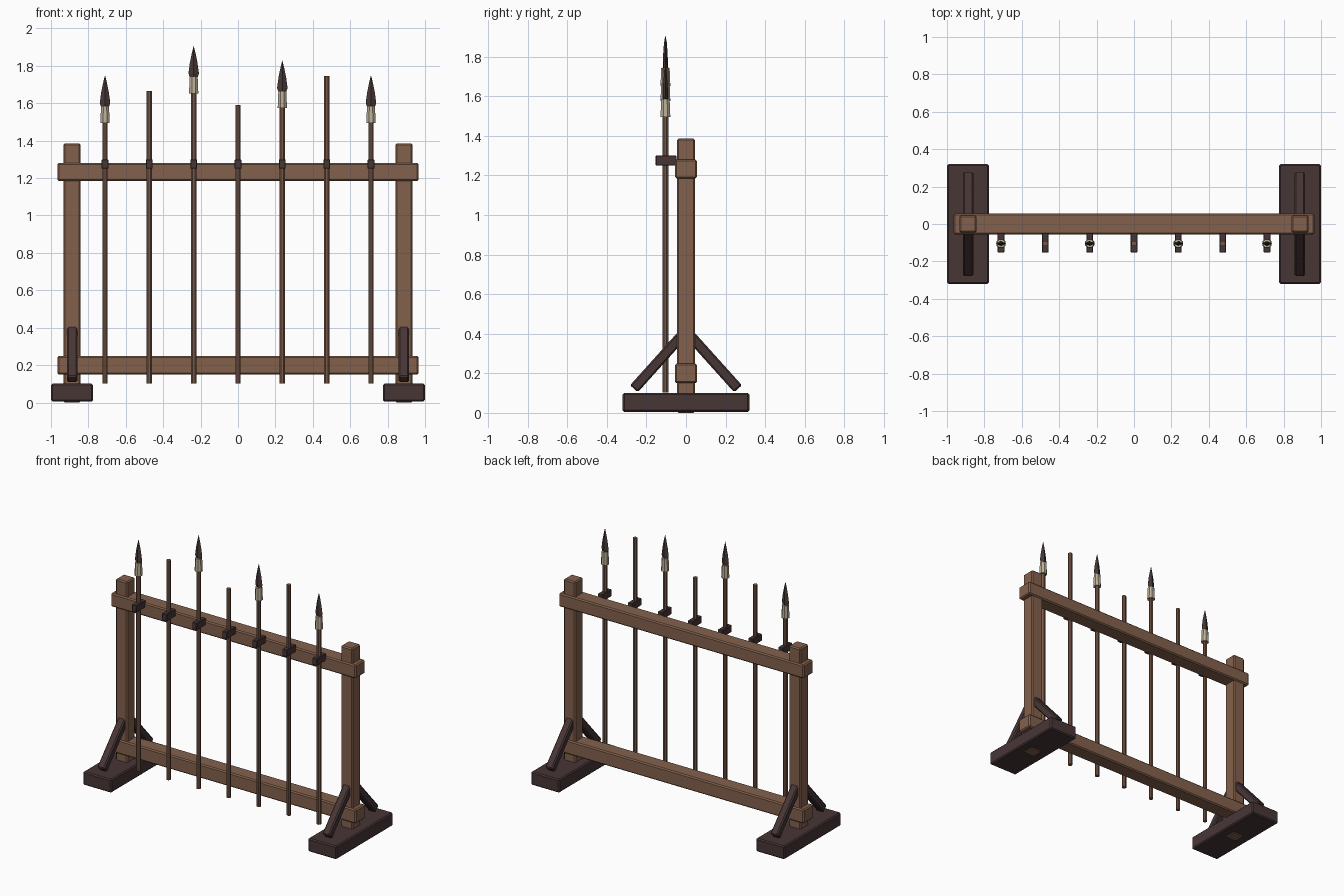
import bpy, bmesh, math
from mathutils import Matrix, Vector

cube = bpy.data.objects.get("Cube")
if cube:
    bpy.data.objects.remove(cube, do_unlink=True)


def material(name, rgb):
    m = bpy.data.materials.new(name)
    m.use_nodes = True
    m.diffuse_color = (*rgb, 1)
    bsdf = m.node_tree.nodes["Principled BSDF"]
    bsdf.inputs["Base Color"].default_value = (*rgb, 1)
    bsdf.inputs["Roughness"].default_value = 0.8
    return m


WOOD = material("brown wood", (0.23, 0.12, 0.073))
SHAFT = material("shaft wood", (0.19, 0.098, 0.063))
DARK = material("dark wood", (0.065, 0.037, 0.037))
IRON = material("dark iron", (0.062, 0.04, 0.038))
BONE = material("pale binding", (0.5, 0.44, 0.31))


def finish(name, bm, mat):
    bmesh.ops.recalc_face_normals(bm, faces=bm.faces[:])
    mesh = bpy.data.meshes.new(name)
    bm.to_mesh(mesh)
    bm.free()
    mesh.materials.append(mat)
    ob = bpy.data.objects.new(name, mesh)
    bpy.context.collection.objects.link(ob)
    return ob


def beam(name, center, size, mat, bevel=0.008, tilt=0):
    """Chamfered box, optionally tilted about x."""
    bm = bmesh.new()
    bmesh.ops.create_cube(bm, size=1, matrix=Matrix.Diagonal((*size, 1)))
    bmesh.ops.bevel(bm, geom=bm.edges[:], offset=bevel, segments=1, affect='EDGES')
    ob = finish(name, bm, mat)
    ob.location = center
    ob.rotation_euler.x = tilt
    return ob


def rod(name, x, y, z0, z1, r0, r1, mat, sides=8):
    """Faceted upright cylinder or cone section."""
    bm = bmesh.new()
    place = Matrix.Translation((x, y, (z0 + z1) / 2)) @ Matrix.Rotation(math.pi / sides, 4, 'Z')
    bmesh.ops.create_cone(bm, cap_ends=True, segments=sides, radius1=r0, radius2=r1,
                          depth=z1 - z0, matrix=place)
    return finish(name, bm, mat)


def blade(name, x, y, z0, height):
    """Leaf-shaped spearhead with a diamond cross-section."""
    bm = bmesh.new()
    rings = []
    for t, w, d in ((0, 0.018, 0.011), (0.17, 0.028, 0.013), (0.5, 0.02, 0.011), (0.8, 0.009, 0.007)):
        offsets = ((w, 0), (0, d), (-w, 0), (0, -d))
        rings.append([bm.verts.new((x + a, y + b, z0 + t * height)) for a, b in offsets])
    tip = bm.verts.new((x, y, z0 + height))
    bm.faces.new(rings[0])
    for i in range(4):
        j = (i + 1) % 4
        for low, high in zip(rings, rings[1:]):
            bm.faces.new((low[i], low[j], high[j], high[i]))
        bm.faces.new((rings[-1][i], rings[-1][j], tip))
    return finish(name, bm, IRON)


# End frames: foot, post and two diagonal braces per side
for side, sx in (("right", -1), ("left", 1)):
    x = 0.887 * sx
    beam(side + "_foot", (x, 0, 0.053), (0.224, 0.64, 0.095), DARK)
    beam(side + "_post", (x, 0, 0.693), (0.092, 0.092, 1.386), WOOD)
    for end, sy in (("front", -1), ("back", 1)):
        low, high = Vector((x, 0.263 * sy, 0.122)), Vector((x, 0.013 * sy, 0.4))
        axis = high - low
        beam(f"{side}_{end}_brace", (low + high) / 2, (0.056, 0.053, axis.length),
             DARK, tilt=math.atan2(-axis.y, axis.z))

# Cross rails
beam("lower_rail", (0, 0, 0.2), (1.932, 0.11, 0.1), WOOD)
beam("upper_rail", (0, 0, 1.232), (1.932, 0.11, 0.096), WOOD)

# Shafts and holders; spears end in a binding and a blade
POLE_Y = -0.104
HEAD = 0.255
tops = (1.75, 1.665, 1.908, 1.59, 1.83, 1.745, 1.75)
for i, top in enumerate(tops):
    x = (i - 3) * 0.237
    spear = i in (0, 2, 4, 6)
    shaft_top = top - HEAD + 0.02 if spear else top
    rod(f"shaft_{i + 1}", x, POLE_Y, 0.103, shaft_top, 0.0155, 0.0155, SHAFT)
    beam(f"holder_{i + 1}", (x, -0.1, 1.275), (0.036, 0.106, 0.05), DARK, 0.003)
    if spear:
        rod(f"binding_{i + 1}", x, POLE_Y, top - HEAD, top - 0.165, 0.027, 0.023, BONE)
        blade(f"blade_{i + 1}", x, POLE_Y, top - 0.178, 0.178)
